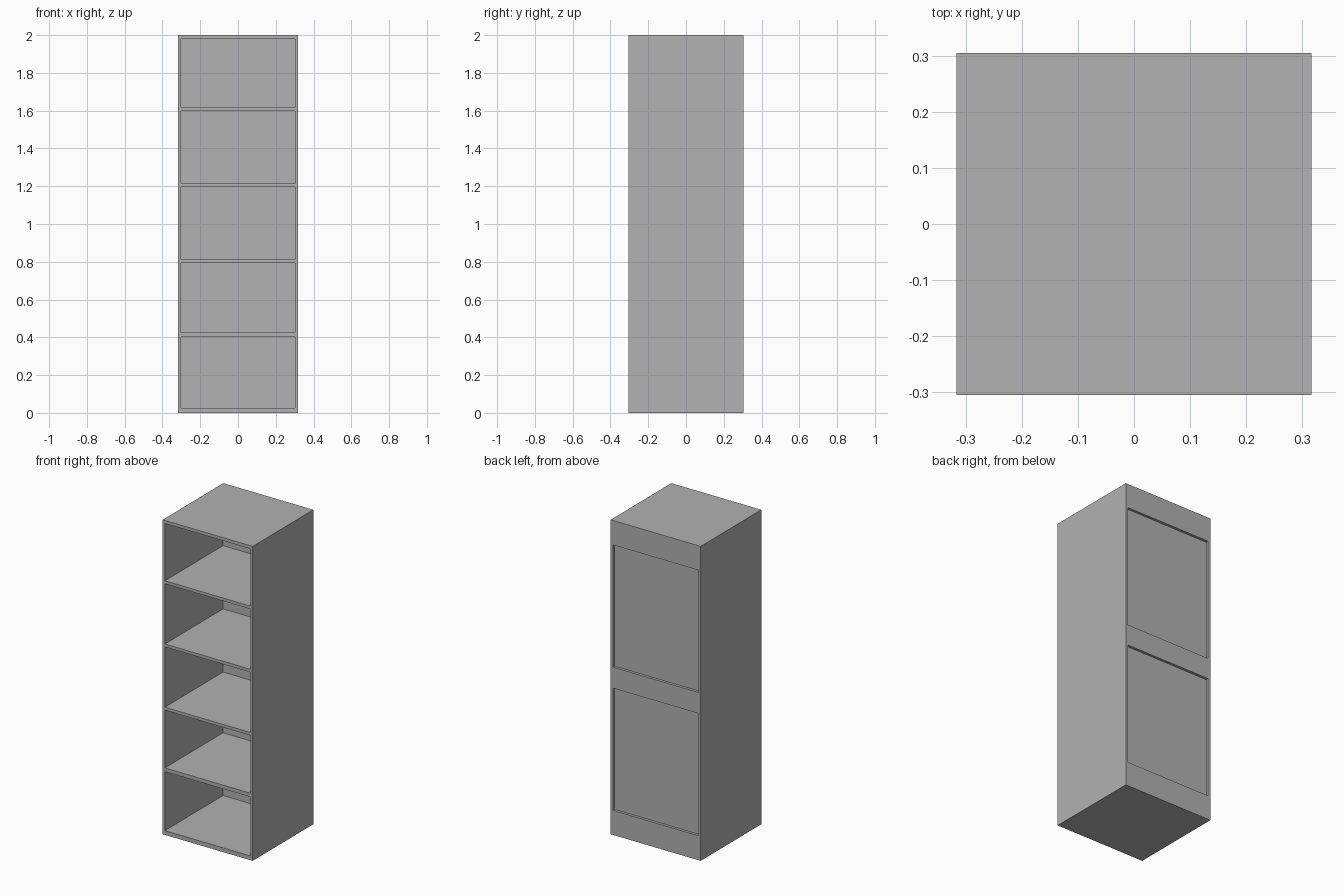
import bpy
import bmesh
from mathutils import Matrix, Vector

if "Cube" in bpy.data.objects:
    bpy.data.objects.remove(bpy.data.objects["Cube"], do_unlink=True)

HALF_W, HALF_D, HEIGHT = 0.3165, 0.3045, 2.0
INNER_W = 0.301        # half width of openings and recesses
INNER_BACK = 0.28      # rear end of the compartments
RECESS_Y = 0.288       # floor of the rear recesses
PAST = 0.05            # cutters reach past the outer faces

grey = bpy.data.materials.new("plain grey")
grey.use_nodes = True
grey.diffuse_color = (0.445, 0.445, 0.445, 1)
grey.node_tree.nodes["Principled BSDF"].inputs["Base Color"].default_value = grey.diffuse_color


def boxes(name, extents):
    """One object holding a box for each pair of opposite corners."""
    bm = bmesh.new()
    for low, high in extents:
        low, high = Vector(low), Vector(high)
        place = Matrix.Translation((low + high) / 2) @ Matrix.Diagonal((*(high - low), 1))
        bmesh.ops.create_cube(bm, size=1, matrix=place)
    mesh = bpy.data.meshes.new(name)
    bm.to_mesh(mesh)
    bm.free()
    mesh.materials.append(grey)
    obj = bpy.data.objects.new(name, mesh)
    bpy.context.collection.objects.link(obj)
    return obj


# Solid cabinet block
cabinet = boxes("shelf_cabinet", [((-HALF_W, -HALF_D, 0), (HALF_W, HALF_D, HEIGHT))])

# Five open compartments in the front, leaving the shelves between them
levels = [(0.027, 0.402), (0.426, 0.793), (0.812, 1.195), (1.214, 1.597), (1.616, 1.98)]
compartments = boxes("compartment_cutter", [
    ((-INNER_W, -HALF_D - PAST, bottom), (INNER_W, INNER_BACK, top)) for bottom, top in levels])

# Two shallow recessed panels in the back
recesses = boxes("back_recess_cutter", [
    ((-INNER_W, RECESS_Y, bottom), (INNER_W, HALF_D + PAST, top))
    for bottom, top in [(0.156, 0.933), (1.067, 1.844)]])

for cutter in (compartments, recesses):
    cut = cabinet.modifiers.new(cutter.name, 'BOOLEAN')
    cut.operation = 'DIFFERENCE'
    cut.solver = 'EXACT'
    cut.object = cutter

# Bake the cuts and drop the cutters
bpy.context.view_layer.update()
evaluated = cabinet.evaluated_get(bpy.context.evaluated_depsgraph_get())
finished = bpy.data.meshes.new_from_object(evaluated)
cabinet.modifiers.clear()
cabinet.data = finished
finished.materials.clear()
finished.materials.append(grey)
for face in finished.polygons:
    face.material_index = 0
for cutter in (compartments, recesses):
    bpy.data.objects.remove(cutter, do_unlink=True)
